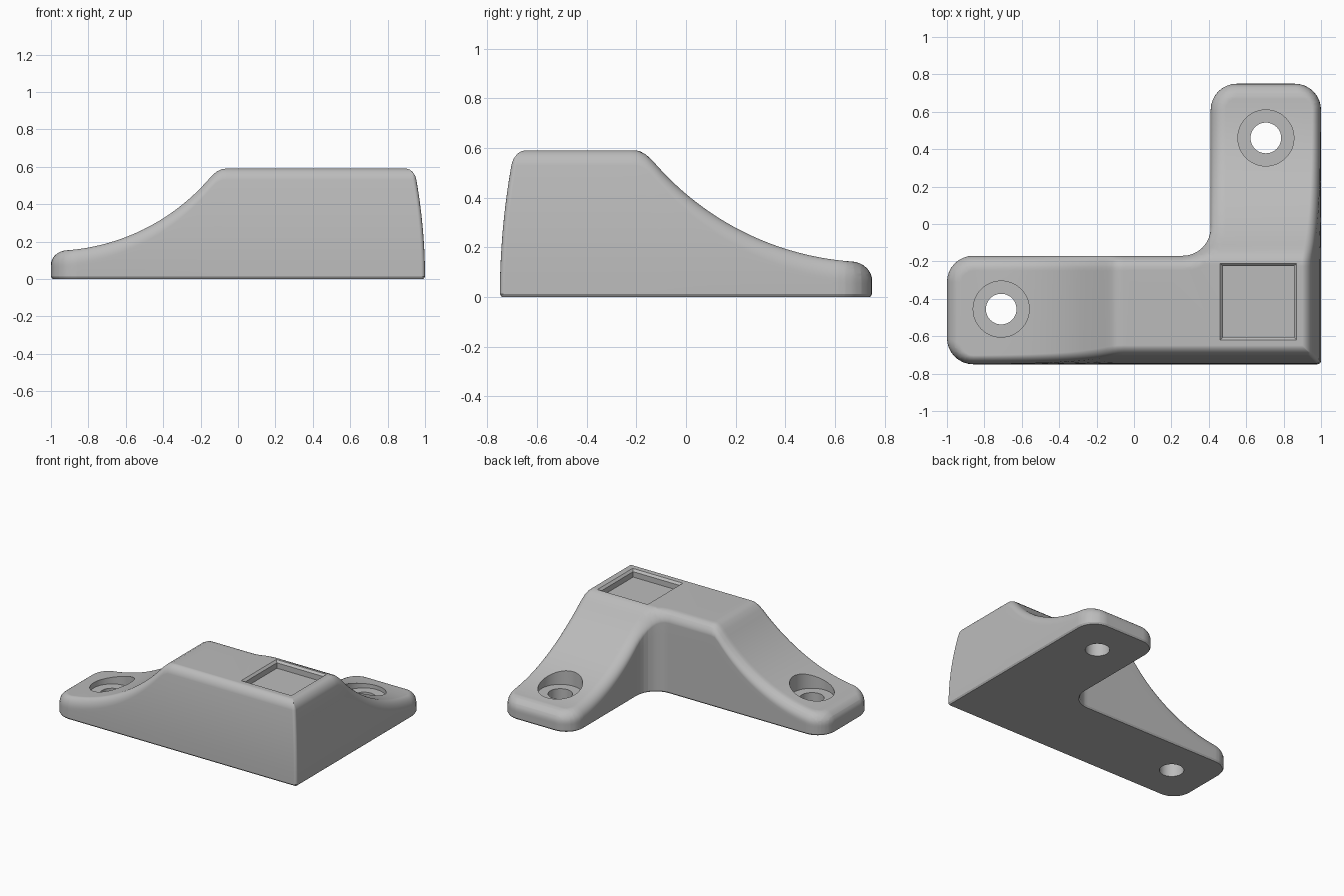
import bpy, bmesh, math
from mathutils import Vector

if "Cube" in bpy.data.objects:
    bpy.data.objects.remove(bpy.data.objects["Cube"])

TOP = 0.59      # height of the corner block
ROUND = 0.08    # rounding along the upper edges
SEGS = 8

grey = bpy.data.materials.new("plain_grey")
grey.use_nodes = True
grey.diffuse_color = (0.5, 0.5, 0.5, 1)
grey.node_tree.nodes["Principled BSDF"].inputs["Base Color"].default_value = (0.5, 0.5, 0.5, 1)

# Plan corners: x, y, radius, inward direction, arc start angle, turn
CORNERS = [
    (-1, -0.75, 0.14, 1, 1, 180, 1),
    (1, -0.75, 0.02, -1, 1, 270, 1),
    (1, 0.75, 0.14, -1, -1, 0, 1),
    (0.41, 0.75, 0.14, 1, -1, 90, 1),
    (0.41, -0.17, 0.15, 1, -1, 0, -1),
    (-1, -0.17, 0.14, 1, -1, 90, 1),
]


def outline(d):
    """L-shaped plan inset by d, narrower along the two outer walls."""
    pts = []
    for x, y, r, ix, iy, start, turn in CORNERS:
        x += ix * d * (0.55 if x == 1 else 1)
        y += iy * d * (0.55 if y == -0.75 else 1)
        r = max(r - turn * d, 0.003)
        cx, cy = x + turn * ix * r, y + turn * iy * r
        for k in range(SEGS + 1):
            a = math.radians(start + turn * 90 * k / SEGS)
            pts.append((cx + r * math.cos(a), cy + r * math.sin(a)))
    return pts


def arm(t, base, radius):
    """Height of a concave arm at distance t from its tip."""
    t = min(max(t, 0), radius)
    return base + radius - math.sqrt(radius ** 2 - t ** 2)


def height(x, y):
    a = min(arm(x + 1, 0.15, 1.12), arm(0.75 - y, 0.14, 1.16))
    blend = max(0.05 - abs(a - TOP), 0) / 0.05
    return min(a, TOP) - blend ** 2 * 0.05 / 4


def clamp(v):
    return min(max(v, 0), 1)


def make_object(name, bm):
    bmesh.ops.recalc_face_normals(bm, faces=bm.faces)
    mesh = bpy.data.meshes.new(name)
    bm.to_mesh(mesh)
    bm.free()
    mesh.materials.append(grey)
    obj = bpy.data.objects.new(name, mesh)
    bpy.context.collection.objects.link(obj)
    return obj


def build_body():
    bm = bmesh.new()
    # Inset rings; z holds the inset distance until the surface is raised
    rings = []
    for k in range(SEGS + 1):
        d = ROUND * (1 - math.cos(math.pi / 2 * k / SEGS))
        rings.append([bm.verts.new((x, y, d)) for x, y in outline(d)])
    for low, high in zip(rings, rings[1:]):
        for i in range(len(low)):
            j = (i + 1) % len(low)
            bm.faces.new((low[i], low[j], high[j], high[i]))
    bm.faces.new(rings[-1])

    # Slice across the arms so they can curve
    cuts = [((-0.985 + 0.03 * k, 0, 0), (1, 0, 0)) for k in range(33)]
    cuts += [((0, 0.735 - 0.03 * k, 0), (0, 1, 0)) for k in range(33)]
    for co, no in cuts:
        bmesh.ops.bisect_plane(bm, geom=bm.verts[:] + bm.edges[:] + bm.faces[:],
                               dist=1e-5, plane_co=co, plane_no=no)

    # Raise the upper surface with rounded edges
    for v in bm.verts:
        u = clamp(v.co.z / ROUND)
        h = height(v.co.x, v.co.y)
        r = ROUND - 0.02 * h / TOP
        v.co.z = h - r * (1 - math.sqrt(1 - (1 - u) ** 2))

    # Drop the walls
    edges = [e for e in bm.edges if e.is_boundary]
    for keep in (5 / 6, 4 / 5, 3 / 4, 2 / 3, 1 / 2, 0):
        ext = bmesh.ops.extrude_edge_only(bm, edges=edges)["geom"]
        edges = [g for g in ext if isinstance(g, bmesh.types.BMEdge) and g.is_boundary]
        for v in {v for e in edges for v in e.verts}:
            v.co.z = max(v.co.z * keep, 0.012)

    # Base with a small chamfer
    base = bmesh.ops.contextual_create(bm, geom=edges)["faces"][0]
    bmesh.ops.recalc_face_normals(bm, faces=bm.faces)
    bmesh.ops.inset_region(bm, faces=[base], thickness=0.008, use_boundary=True)
    for v in base.verts:
        v.co.z = 0

    # Outer walls lean inward as they rise
    for v in bm.verts:
        lean = 0.165 * v.co.z ** 2
        x, y = v.co.x, v.co.y
        v.co.x -= lean * clamp((x - 0.5) / 0.42)
        v.co.y += lean * clamp((-0.25 - y) / 0.42)
    return make_object("corner_bracket", bm)


def stack_cutter(name, center, sides, turn, levels):
    """Solid built from stacked regular rings given as (radius, z)."""
    bm = bmesh.new()
    rings = []
    for r, z in levels:
        rings.append([bm.verts.new((center[0] + r * math.cos(turn + math.tau * i / sides),
                                    center[1] + r * math.sin(turn + math.tau * i / sides), z))
                      for i in range(sides)])
    for low, high in zip(rings, rings[1:]):
        for i in range(sides):
            j = (i + 1) % sides
            bm.faces.new((low[i], low[j], high[j], high[i]))
    bm.faces.new(rings[0])
    bm.faces.new(rings[-1])
    return make_object(name, bm)


body = build_body()

# Counterbored screw holes and the square recess
screw = [(0.082, -0.1), (0.082, 0.12), (0.15, 0.12), (0.15, 0.5)]
diag = math.sqrt(2)
recess = [(0.19 * diag, TOP - 0.055), (0.19 * diag, TOP - 0.015),
          (0.205 * diag, TOP), (0.205 * diag, TOP + 0.1)]
cutters = [
    stack_cutter("left_screw_cutter", (0.705, 0.46), 48, 0, screw),
    stack_cutter("right_screw_cutter", (-0.71, -0.455), 48, 0, screw),
    stack_cutter("recess_cutter", (0.665, -0.415), 4, math.pi / 4, recess),
]
bpy.context.view_layer.objects.active = body
for cutter in cutters:
    mod = body.modifiers.new(cutter.name, "BOOLEAN")
    mod.operation = "DIFFERENCE"
    mod.solver = "EXACT"
    mod.object = cutter
    bpy.ops.object.modifier_apply(modifier=mod.name)
    bpy.data.objects.remove(cutter)

# Smooth shading with crisp creases
bpy.ops.object.select_all(action="DESELECT")
body.select_set(True)
bpy.ops.object.shade_smooth_by_angle(angle=math.radians(30))
weighted = body.modifiers.new("even_shading", "WEIGHTED_NORMAL")
weighted.keep_sharp = True
